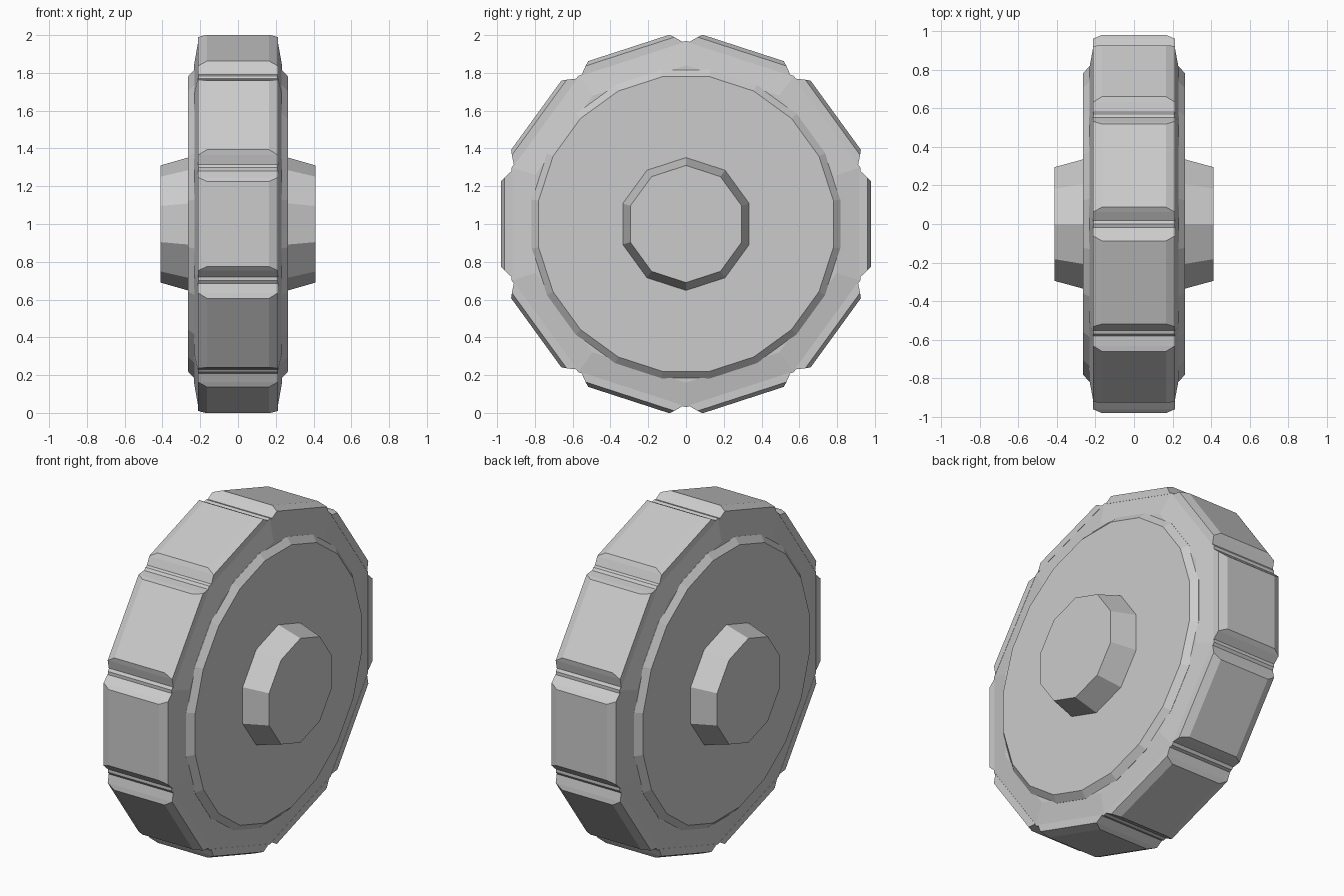
import bpy, bmesh
from math import sin, cos, pi, radians

if "Cube" in bpy.data.objects:
    bpy.data.objects.remove(bpy.data.objects["Cube"])

CENTRE_Z = 1.0


def finish(name, bm):
    bmesh.ops.recalc_face_normals(bm, faces=bm.faces)
    mesh = bpy.data.meshes.new(name)
    bm.to_mesh(mesh)
    bm.free()
    obj = bpy.data.objects.new(name, mesh)
    obj.location.z = CENTRE_Z
    bpy.context.collection.objects.link(obj)
    return obj


def lathe(name, profile, sides, start):
    """Faceted solid round the x axis; profile is (x, radius) from end to end."""
    bm = bmesh.new()
    rings = []
    for x, r in profile:
        angles = [radians(start) + 2 * pi * i / sides for i in range(sides)]
        rings.append([bm.verts.new((x, r * cos(a), r * sin(a))) for a in angles])
    for a, b in zip(rings, rings[1:]):
        for i in range(sides):
            j = (i + 1) % sides
            bm.faces.new((a[i], a[j], b[j], b[i]))
    bm.faces.new(rings[0])
    bm.faces.new(rings[-1])
    return finish(name, bm)


def mirrored(half):
    return [(-x, r) for x, r in half] + [(x, r) for x, r in reversed(half)]


# Ten-sided tyre body with slightly conical side walls
lathe("tyre_body", mirrored([(0.233, 0.84), (0.21, 0.97)]), 10, 18)

# Raised twenty-sided side discs
lathe("side_disc", mirrored([(0.265, 0.79), (0.231, 0.827)]), 20, 9)

# Ten-sided tapered hub, sticking out on both sides
lathe("hub", mirrored([(0.411, 0.31), (0.264, 0.352)]), 10, 18)

# Ten tread pads with chamfered edges, one on each flat of the tyre
for k in range(10):
    a = radians(36 * k)
    bm = bmesh.new()
    loops = []
    for radius, half_w, half_l in ((0.918, 0.212, 0.285), (0.96, 0.212, 0.247), (0.98, 0.165, 0.226)):
        loop = []
        for sx, st in ((-1, -1), (1, -1), (1, 1), (-1, 1)):
            t = st * half_l
            loop.append(bm.verts.new((sx * half_w,
                                      radius * cos(a) - t * sin(a),
                                      radius * sin(a) + t * cos(a))))
        loops.append(loop)
    for lo, hi in zip(loops, loops[1:]):
        for i in range(4):
            j = (i + 1) % 4
            bm.faces.new((lo[i], lo[j], hi[j], hi[i]))
    bm.faces.new(loops[0])
    bm.faces.new(loops[-1])
    finish(f"tread_pad_{k + 1}", bm)
